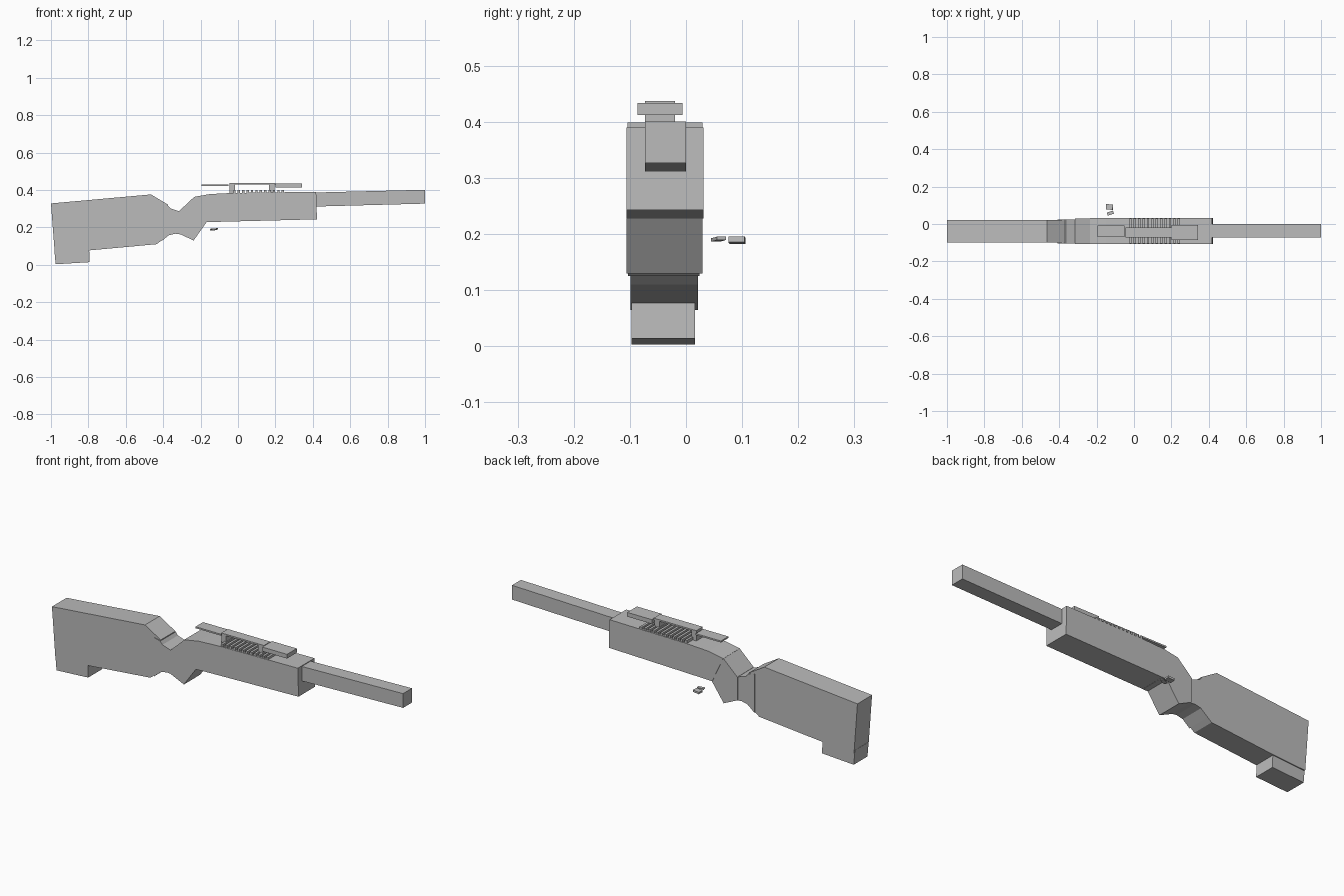
import bpy, bmesh, math
from mathutils import Vector

cube = bpy.data.objects.get("Cube")
if cube:
    bpy.data.objects.remove(cube, do_unlink=True)

grey = bpy.data.materials.new("plain_grey")
grey.use_nodes = True
COLOUR = (0.5, 0.5, 0.5, 1)
grey.diffuse_color = COLOUR
grey.node_tree.nodes["Principled BSDF"].inputs["Base Color"].default_value = COLOUR


def finish(name, bm):
    bmesh.ops.recalc_face_normals(bm, faces=bm.faces)
    mesh = bpy.data.meshes.new(name)
    bm.to_mesh(mesh)
    bm.free()
    mesh.materials.append(grey)
    obj = bpy.data.objects.new(name, mesh)
    bpy.context.collection.objects.link(obj)
    return obj


def slab(name, outline, y0, y1):
    """Extrude an (x, z) side outline from y0 to y1."""
    bm = bmesh.new()
    face = bm.faces.new([bm.verts.new((x, y0, z)) for x, z in outline])
    ext = bmesh.ops.extrude_face_region(bm, geom=[face])
    verts = [v for v in ext["geom"] if isinstance(v, bmesh.types.BMVert)]
    bmesh.ops.translate(bm, verts=verts, vec=Vector((0, y1 - y0, 0)))
    return finish(name, bm)


def box(name, x0, x1, y0, y1, z0, z1):
    return slab(name, [(x0, z0), (x1, z0), (x1, z1), (x0, z1)], y0, y1)


# Shoulder stock and its heel
slab("stock", [(-1.0, 0.328), (-0.465, 0.376), (-0.375, 0.322), (-0.37, 0.25),
               (-0.39, 0.145), (-0.435, 0.11), (-0.795, 0.077), (-0.98, 0.065)],
     -0.099, 0.021)
slab("stock_heel", [(-0.982, 0.08), (-0.975, 0.003), (-0.793, 0.014), (-0.796, 0.09)],
     -0.097, 0.016)

# Wrist and grip joining the stock to the receiver
slab("wrist", [(-0.41, 0.325), (-0.375, 0.318), (-0.362, 0.302), (-0.315, 0.286),
               (-0.295, 0.295), (-0.22, 0.3), (-0.235, 0.14), (-0.305, 0.162),
               (-0.335, 0.166), (-0.37, 0.158), (-0.41, 0.125)], -0.103, 0.024)
slab("grip", [(-0.315, 0.287), (-0.235, 0.362), (-0.15, 0.37), (-0.14, 0.228),
              (-0.168, 0.228), (-0.237, 0.13), (-0.315, 0.166)], -0.106, 0.029)

# Receiver and barrel
slab("receiver", [(-0.235, 0.363), (-0.15, 0.378), (-0.03, 0.384), (0.418, 0.39),
                  (0.422, 0.243), (-0.172, 0.228)], -0.106, 0.031)
slab("barrel", [(0.40, 0.386), (1.0, 0.401), (1.0, 0.327), (0.40, 0.311)], -0.073, 0.0)

# Ridged rail across the top of the receiver
for i in range(12):
    x = -0.025 + i * 0.0235
    box(f"rail_ridge_{i + 1}", x, x + 0.0125, -0.104, 0.029, 0.375, 0.399)

# Sight: bridge on two posts with a plate at each end
box("sight_bridge", -0.045, 0.2, -0.073, -0.02, 0.429, 0.437)
for name, x in (("rear", -0.045), ("front", 0.167)):
    box(f"sight_post_{name}", x, x + 0.028, -0.073, -0.02, 0.37, 0.432)
box("sight_plate_rear", -0.195, -0.05, -0.07, -0.008, 0.42, 0.428)
box("sight_plate_front", 0.2, 0.342, -0.086, -0.006, 0.412, 0.434)

# Two loose chips beside the receiver
for i, (x, y, z, dx, dy, dz, turn) in enumerate((
        (-0.131, 0.091, 0.189, 0.036, 0.029, 0.01, -3),
        (-0.126, 0.058, 0.191, 0.034, 0.017, 0.006, 18))):
    chip = box(f"loose_chip_{i + 1}", -dx / 2, dx / 2, -dy / 2, dy / 2, -dz / 2, dz / 2)
    chip.location = (x, y, z)
    chip.rotation_euler = (0, math.radians(-5), math.radians(turn))
